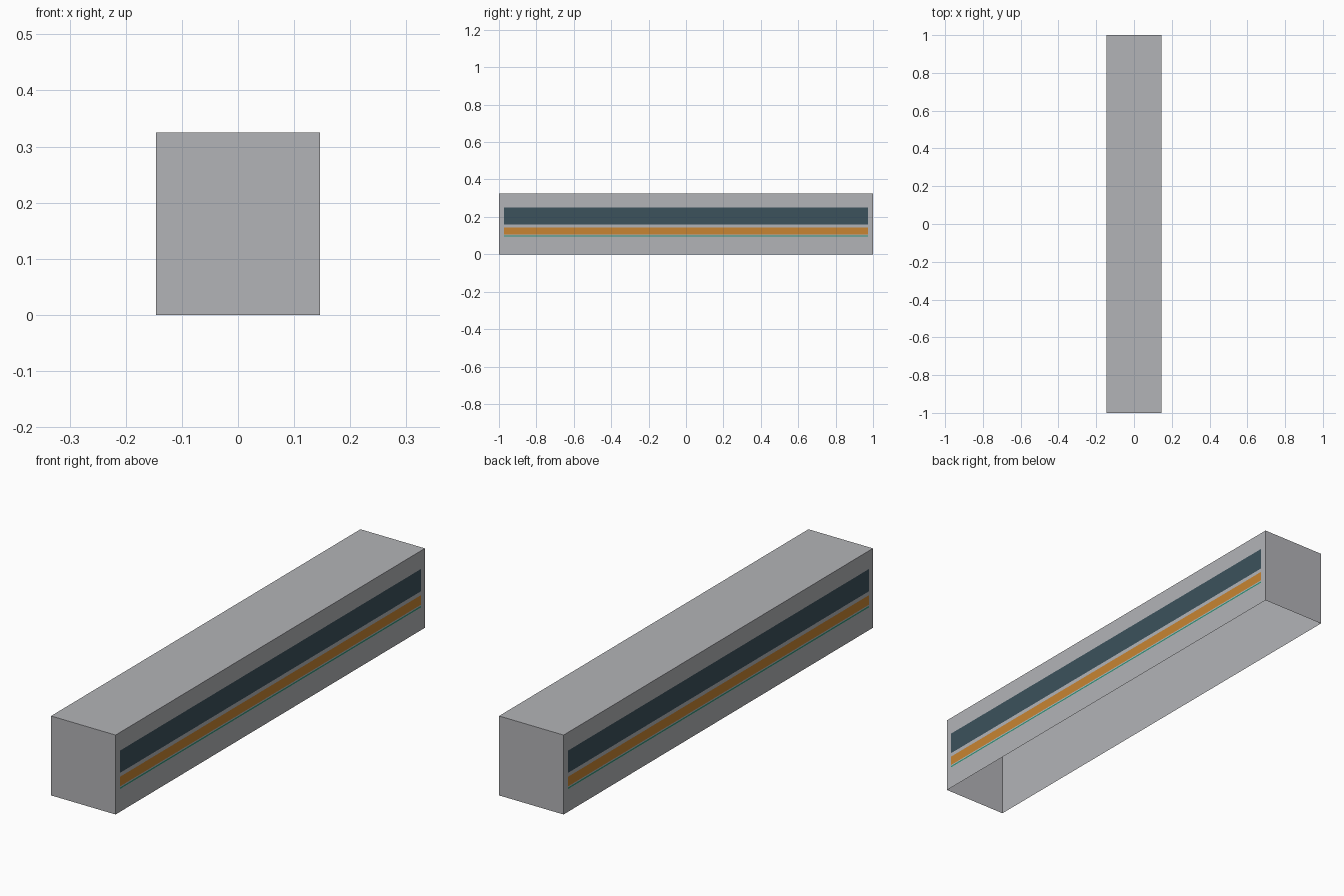
import bpy, bmesh

if "Cube" in bpy.data.objects:
    bpy.data.objects.remove(bpy.data.objects["Cube"])

HALF_X, HALF_Y, HEIGHT = 0.146, 1.0, 0.325


def material(name, rgb):
    m = bpy.data.materials.new(name)
    m.diffuse_color = (*rgb, 1.0)
    m.use_nodes = True
    m.node_tree.nodes["Principled BSDF"].inputs["Base Color"].default_value = m.diffuse_color
    return m


def finish(name, bm, mat):
    me = bpy.data.meshes.new(name)
    bm.to_mesh(me)
    bm.free()
    me.materials.append(mat)
    ob = bpy.data.objects.new(name, me)
    bpy.context.collection.objects.link(ob)
    return ob


grey = material("light_grey", (0.45, 0.455, 0.475))
slate = material("dark_slate", (0.045, 0.084, 0.107))
orange = material("orange", (0.578, 0.235, 0.032))
green = material("teal_green", (0.03, 0.30, 0.19))

# Thin-walled body shell, open underneath
bm = bmesh.new()
bmesh.ops.create_cube(bm, size=1)
for v in bm.verts:
    v.co = (v.co.x * 2 * HALF_X, v.co.y * 2 * HALF_Y, (v.co.z + 0.5) * HEIGHT)
bm.normal_update()
bottom = [f for f in bm.faces if f.normal.z < -0.5]
bmesh.ops.delete(bm, geom=bottom, context='FACES_ONLY')
finish("body_shell", bm, grey)


# Painted bands on both long sides, as flat plates just proud of the wall
def band(name, z0, z1, mat):
    for side, s in (("right", 1), ("left", -1)):
        bm = bmesh.new()
        x, y = s * (HALF_X + 0.0008), s * 0.973
        corners = [(x, -y, z0), (x, y, z0), (x, y, z1), (x, -y, z1)]
        bm.faces.new([bm.verts.new(c) for c in corners])
        finish(f"{name}_{side}", bm, mat)


band("window_band", 0.160, 0.251, slate)
band("orange_stripe", 0.105, 0.144, orange)
band("green_pinstripe", 0.094, 0.100, green)
